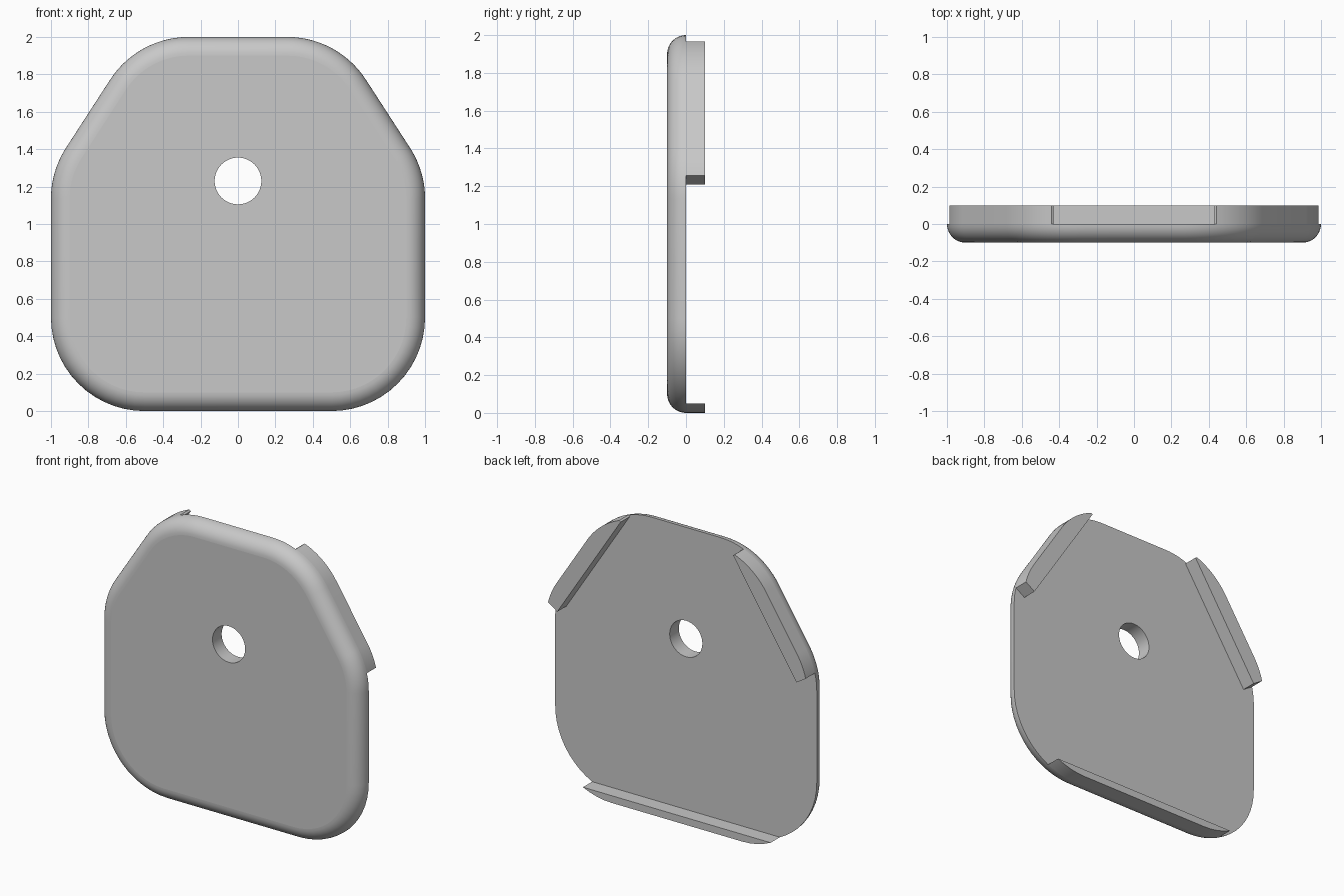
import bpy, bmesh
from math import sin, cos, pi, radians
from mathutils import Vector

if "Cube" in bpy.data.objects:
    bpy.data.objects.remove(bpy.data.objects["Cube"])

RADIUS, DEPTH = 0.5, 0.1
HOLE_Z, HOLE_R = 1.23, 0.125
SIDE, TOP = Vector((1, 0, 1.283)), Vector((0.536, 0, 2))
ALONG = (TOP - SIDE).normalized()              # up the slanted side
OUT = Vector((ALONG.z, 0, -ALONG.x))           # away from the slanted side

grey = bpy.data.materials.new("plain grey")
grey.use_nodes = True
grey.diffuse_color = (0.58, 0.58, 0.58, 1)
grey.node_tree.nodes["Principled BSDF"].inputs["Base Color"].default_value = grey.diffuse_color


def outline(inset, y, steps=14):
    """Six-sided outline with rounded corners, moved inward by inset."""
    corners = [Vector((1, 0, 0)), SIDE, TOP]
    corners += [Vector((-c.x, 0, c.z)) for c in reversed(corners)]
    points = []
    for i, c in enumerate(corners):
        a = (c - corners[i - 1]).normalized()
        b = (corners[(i + 1) % 6] - c).normalized()
        na, nb = Vector((a.z, 0, -a.x)), Vector((b.z, 0, -b.x))
        centre = c - (na + nb) * RADIUS / (1 + na.dot(nb))
        for s in range(steps + 1):
            n = na.slerp(nb, s / steps)
            points.append(centre + n * (RADIUS - inset) + Vector((0, y, 0)))
    return points


def hole_ring(y, count=48):
    turns = [2 * pi * i / count for i in range(count)]
    return [Vector((HOLE_R * cos(t), y, HOLE_Z + HOLE_R * sin(t))) for t in turns]


def add_loop(bm, points):
    return [bm.verts.new(p) for p in points]


def bridge(bm, a, b):
    for i in range(len(a)):
        bm.faces.new((a[i - 1], a[i], b[i], b[i - 1])).smooth = True


def finish(bm, name):
    bmesh.ops.recalc_face_normals(bm, faces=bm.faces)
    mesh = bpy.data.meshes.new(name)
    bm.to_mesh(mesh)
    bm.free()
    mesh.materials.append(grey)
    obj = bpy.data.objects.new(name, mesh)
    bpy.context.collection.objects.link(obj)
    return obj


# Plate: flat back, rounded front rim, round through hole
bm = bmesh.new()
rings = []
for i in range(11):
    t = radians(9 * i)
    rings.append(add_loop(bm, outline(DEPTH * (1 - cos(t)), -DEPTH * sin(t))))
for a, b in zip(rings, rings[1:]):
    bridge(bm, a, b)
holes = [add_loop(bm, hole_ring(0)), add_loop(bm, hole_ring(-DEPTH))]
bridge(bm, *holes)
for loops in ((rings[0], holes[0]), (rings[-1], holes[1])):
    edges = [bm.edges.get((v[i - 1], v[i])) for v in loops for i in range(len(v))]
    bmesh.ops.triangle_fill(bm, edges=edges, use_beauty=True)
for f in bm.faces:
    if abs(f.normal.y) > 0.999 and len(f.verts) == 3:
        f.smooth = False
plate = finish(bm, "plate")


def rib(name, cuts):
    """Slice of the outline kept on the positive side of each cut, raised backward."""
    bm = bmesh.new()
    bm.faces.new(add_loop(bm, outline(0, 0)))
    for point, normal in cuts:
        bmesh.ops.bisect_plane(bm, geom=bm.verts[:] + bm.edges[:] + bm.faces[:],
                               plane_co=point, plane_no=normal, clear_inner=True)
    raised = bmesh.ops.extrude_face_region(bm, geom=bm.faces[:])["geom"]
    moved = [v for v in raised if isinstance(v, bmesh.types.BMVert)]
    bmesh.ops.translate(bm, verts=moved, vec=(0, DEPTH, 0))
    for f in bm.faces:
        f.smooth = len(f.verts) == 4
    return finish(bm, name)


# Ribs on the back: one along the bottom, one on each slanted side
ribs = [rib("bottom_rib", [(Vector((0, 0, 0.05)), Vector((0, 0, -1)))])]
for name, s in (("left_rib", 1), ("right_rib", -1)):
    flip = lambda v: Vector((v.x * s, 0, v.z))
    ribs.append(rib(name, [
        (flip(SIDE - OUT * 0.111), flip(OUT)),
        (flip(SIDE - ALONG * 0.015), flip(ALONG)),
        (flip(SIDE + ALONG * 0.878), flip(-ALONG))]))

# Smooth curved walls, keeping real edges sharp
for obj in [plate] + ribs:
    bpy.ops.object.select_all(action="DESELECT")
    obj.select_set(True)
    bpy.context.view_layer.objects.active = obj
    bpy.ops.object.shade_smooth_by_angle(angle=radians(30))
for f in plate.data.polygons:
    if len(f.vertices) == 3:
        f.use_smooth = False
